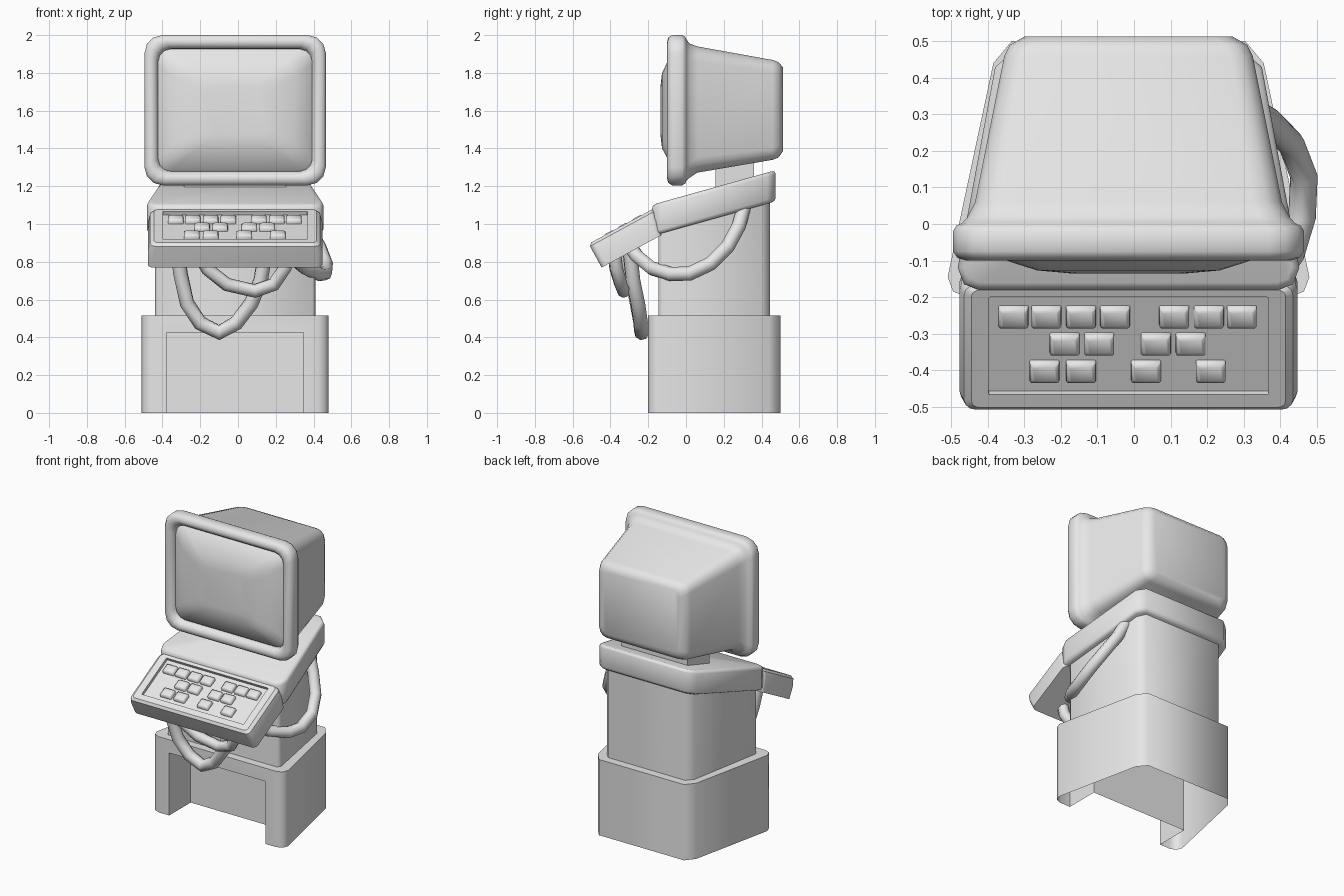
import bpy, bmesh, math

cube = bpy.data.objects.get("Cube")
if cube:
    bpy.data.objects.remove(cube, do_unlink=True)

CX = -0.015  # centre line of the cabinet

grey = bpy.data.materials.new("light_grey")
grey.use_nodes = True
grey.diffuse_color = (0.8, 0.8, 0.8, 1)
grey.node_tree.nodes["Principled BSDF"].inputs["Base Color"].default_value = (0.8, 0.8, 0.8, 1)


def finish(name, bm, loc=(CX, 0, 0), tilt=0, smooth=50):
    bmesh.ops.recalc_face_normals(bm, faces=bm.faces)
    mesh = bpy.data.meshes.new(name)
    bm.to_mesh(mesh)
    bm.free()
    mesh.materials.append(grey)
    obj = bpy.data.objects.new(name, mesh)
    bpy.context.collection.objects.link(obj)
    obj.location = loc
    obj.rotation_euler.x = math.radians(tilt)
    shade(obj, smooth)
    return obj


def shade(obj, angle):
    bpy.ops.object.select_all(action='DESELECT')
    obj.select_set(True)
    bpy.context.view_layer.objects.active = obj
    bpy.ops.object.shade_smooth_by_angle(angle=math.radians(angle))


def ring(bm, w, hw, v0, v1, r, x=0, steps=3):
    """Rounded rectangle at height w."""
    verts = []
    for k, (sx, v) in enumerate([(1, v1 - r), (-1, v1 - r), (-1, v0 + r), (1, v0 + r)]):
        for i in range(steps + 1):
            a = math.pi / 2 * (k + i / steps)
            verts.append(bm.verts.new((x + sx * (hw - r) + r * math.cos(a), v + r * math.sin(a), w)))
    return verts


def loft(bm, rows, **kw):
    """Skin a stack of rounded rectangles and cap both ends."""
    rings = [ring(bm, *row, **kw) for row in rows]
    for a, b in zip(rings, rings[1:]):
        for i in range(len(a)):
            j = (i + 1) % len(a)
            bm.faces.new((a[i], a[j], b[j], b[i]))
    bm.faces.new(rings[0])
    bm.faces.new(rings[-1])


def prism(name, half, z0, z1, slope0=0, slope1=0, bevel=0):
    """Mirrored plan outline pulled up, with optionally sloping ends."""
    plan = half + [(-x, y) for x, y in reversed(half)]
    bm = bmesh.new()
    low = [bm.verts.new((x, y, z0 + slope0 * y)) for x, y in plan]
    top = [bm.verts.new((x, y, z1 + slope1 * y)) for x, y in plan]
    n = len(plan)
    for i in range(n):
        j = (i + 1) % n
        bm.faces.new((low[i], low[j], top[j], top[i]))
    bm.faces.new(low)
    bm.faces.new(top)
    if bevel:
        edges = [e for e in bm.edges if len({v in top for v in e.verts}) == 1]
        bmesh.ops.bevel(bm, geom=edges, offset=bevel, segments=2, affect='EDGES', profile=0.5)
    return finish(name, bm, smooth=60)


# Base: tapered plinth, knee recess at the front, open underneath
base = prism("base", [(0.44, -0.2), (0.48, -0.185), (0.495, -0.145), (0.37, 0.44), (0.32, 0.5)], 0, 0.515)
cutter = prism("recess_cutter", [(0.3625, -0.5), (0.3625, 0.03)], -0.2, 0.425)
cutter.hide_render = True
mod = base.modifiers.new("recess", 'BOOLEAN')
mod.operation = 'DIFFERENCE'
mod.solver = 'EXACT'
mod.object = cutter
bpy.context.view_layer.objects.active = base
bpy.ops.object.modifier_apply(modifier="recess")
bpy.data.objects.remove(cutter, do_unlink=True)
bm = bmesh.new()
bm.from_mesh(base.data)
under = [f for f in bm.faces if f.calc_center_median().z < 0.001]
bmesh.ops.delete(bm, geom=under, context='FACES')
bm.to_mesh(base.data)
bm.free()
shade(base, 60)

# Column, sloping collar and neck
prism("column", [(0.41, -0.145), (0.425, -0.12), (0.33, 0.4), (0.29, 0.445)], 0.5, 1.06, 0, 0.28)
prism("collar", [(0.41, -0.18), (0.45, -0.165), (0.4675, -0.12), (0.365, 0.43), (0.31, 0.475)],
      0.987, 1.152, 0.28, 0.28, 0.02)
prism("neck", [(0.27, 0.155), (0.25, 0.36)], 1.15, 1.4)

# Monitor housing: rounded bezel running into a tapered rear shell
bm = bmesh.new()
bezel = [(0.05, 0.075), (0.075, 0.07), (0.093, 0.055), (0.1, 0.035), (0.093, 0.012),
         (0.075, 0), (0.02, 0), (0.005, 0.008), (-0.003, 0.025)]
rows = [(w, 0.48 - d, 1.205 + d, 2.0 - d, 0.095 - d * 0.4) for w, d in bezel]
rows += [(-0.02, 0.44, 1.245, 1.955, 0.08), (-0.06, 0.42, 1.272, 1.94, 0.08),
         (-0.46, 0.34, 1.34, 1.868, 0.06), (-0.49, 0.325, 1.352, 1.857, 0.06),
         (-0.513, 0.285, 1.385, 1.83, 0.05)]
loft(bm, rows)
finish("monitor_housing", bm, tilt=90)

# Bulging screen
bm = bmesh.new()
loft(bm, [(0.045, 0.42, 1.27, 1.935, 0.07), (0.07, 0.405, 1.29, 1.915, 0.07), (0.105, 0.32, 1.36, 1.845, 0.07),
          (0.127, 0.25, 1.4, 1.8, 0.06), (0.135, 0.16, 1.47, 1.73, 0.05)])
finish("screen", bm, tilt=90)

# Keyboard case with sunken panel
SLOPE = 28.5
KEY_LOC = (CX, -0.515, 0.895)
bm = bmesh.new()
loft(bm, [(-0.143, 0.462, 0.0, 0.36, 0.03), (-0.06, 0.462, 0.0, 0.38, 0.03),
          (-0.015, 0.45, 0.0, 0.387, 0.03), (0, 0.43, 0.015, 0.38, 0.02),
          (0, 0.383, 0.055, 0.358, 0.004), (-0.02, 0.383, 0.055, 0.358, 0.004)])
finish("keyboard_case", bm, KEY_LOC, SLOPE, 35)

# Keys, by row: distance up the slope and key centres
key_rows = [(0.29, (-0.33, -0.24, -0.145, -0.052, 0.11, 0.205, 0.295)),
            (0.205, (-0.19, -0.095, 0.06, 0.155)),
            (0.12, (-0.245, -0.145, 0.033, 0.21))]
bm = bmesh.new()
for v, centres in key_rows:
    for x in centres:
        loft(bm, [(-0.021, 0.041, v - 0.032, v + 0.032, 0.004), (-0.004, 0.04, v - 0.031, v + 0.031, 0.004),
                  (0.004, 0.031, v - 0.022, v + 0.022, 0.004)], x=x - CX, steps=1)
finish("keys", bm, KEY_LOC, SLOPE)


# Hoses hanging under the keyboard and down the left side
def hose(name, points, radius):
    curve = bpy.data.curves.new(name, 'CURVE')
    curve.dimensions = '3D'
    curve.bevel_depth = radius
    curve.bevel_resolution = 2
    curve.use_fill_caps = True
    spline = curve.splines.new('POLY')
    spline.points.add(len(points) - 1)
    for p, co in zip(spline.points, points):
        p.co = (*co, 1)
    obj = bpy.data.objects.new(name, curve)
    bpy.context.collection.objects.link(obj)
    curve.materials.append(grey)
    bpy.ops.object.select_all(action='DESELECT')
    obj.select_set(True)
    bpy.context.view_layer.objects.active = obj
    bpy.ops.object.convert(target='MESH')
    shade(bpy.context.view_layer.objects.active, 60)


hose("long_hose", [(-0.32, -0.32, 0.88), (-0.305, -0.29, 0.74), (-0.27, -0.26, 0.58), (-0.2, -0.24, 0.475),
                   (-0.1, -0.235, 0.425), (-0.01, -0.24, 0.475), (0.07, -0.255, 0.58),
                   (0.12, -0.28, 0.7), (0.15, -0.3, 0.88)], 0.04)
hose("short_hose", [(-0.22, -0.38, 0.86), (-0.16, -0.37, 0.76), (-0.06, -0.345, 0.68), (0.09, -0.33, 0.645),
                    (0.19, -0.345, 0.68), (0.25, -0.37, 0.77), (0.26, -0.38, 0.86)], 0.036)
hose("side_hose", [(0.32, 0.31, 1.1), (0.37, 0.28, 0.99), (0.43, 0.22, 0.88), (0.465, 0.13, 0.79),
                   (0.46, 0.02, 0.738), (0.43, -0.08, 0.735), (0.36, -0.18, 0.765),
                   (0.28, -0.26, 0.83), (0.24, -0.31, 0.9)], 0.038)
